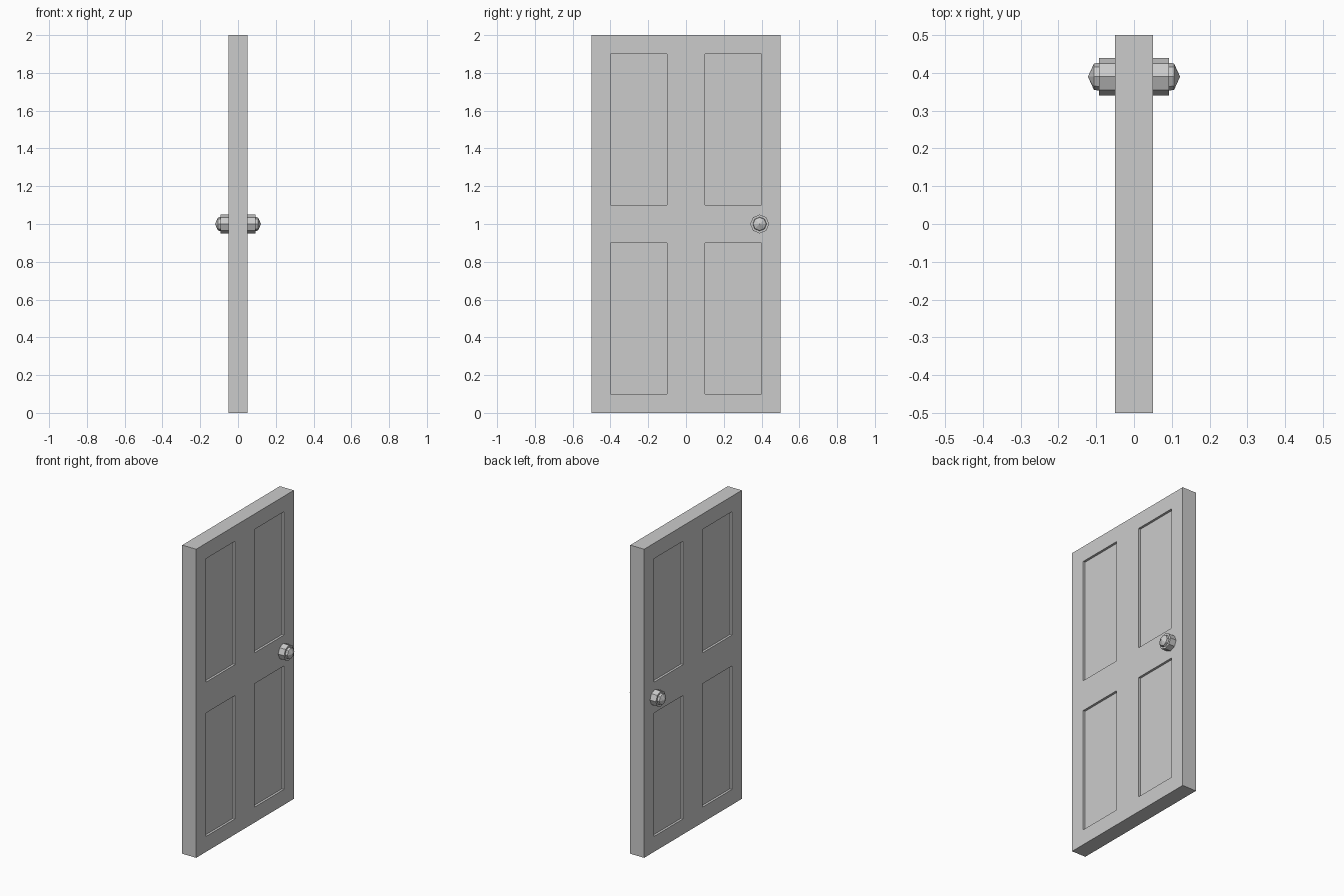
import bpy, bmesh
from math import cos, sin, tau

if "Cube" in bpy.data.objects:
    bpy.data.objects.remove(bpy.data.objects["Cube"])

T = 0.05          # half thickness
RECESS = 0.015    # panel depth


def finish(bm, name):
    bmesh.ops.recalc_face_normals(bm, faces=bm.faces)
    mesh = bpy.data.meshes.new(name)
    bm.to_mesh(mesh)
    bm.free()
    obj = bpy.data.objects.new(name, mesh)
    bpy.context.collection.objects.link(obj)
    return obj


# Door leaf: a slab sliced along the panel edges
bm = bmesh.new()
bmesh.ops.create_cube(bm, size=1)
for v in bm.verts:
    v.co = (v.co.x * 2 * T, v.co.y, (v.co.z + 0.5) * 2)
cuts = [((0, y, 0), (0, 1, 0)) for y in (-0.4, -0.1, 0.1, 0.4)]
cuts += [((0, 0, z), (0, 0, 1)) for z in (0.1, 0.9, 1.1, 1.9)]
for co, no in cuts:
    bmesh.ops.bisect_plane(bm, geom=bm.verts[:] + bm.edges[:] + bm.faces[:],
                           plane_co=co, plane_no=no)

# Four recessed panels on each side
bm.normal_update()
panels = []
for f in bm.faces:
    c = f.calc_center_median()
    if (abs(f.normal.x) > 0.9 and 0.1 < abs(c.y) < 0.4
            and 0.1 < abs(c.z - 1) < 0.9):
        panels.append(f)
for f in bmesh.ops.extrude_discrete_faces(bm, faces=panels)["faces"]:
    side = 1 if f.calc_center_median().x > 0 else -1
    for v in f.verts:
        v.co.x -= side * RECESS
finish(bm, "door_leaf")


# Octagonal knobs: a stepped profile (distance from centre, radius) turned about x
def knob(name, side):
    profile = [(0.04, 0.05), (0.092, 0.05), (0.092, 0.037), (0.106, 0.035)]
    bm = bmesh.new()
    rings = [[bm.verts.new((side * x, 0.39 + r * cos(i * tau / 8),
                            1 + r * sin(i * tau / 8))) for i in range(8)]
             for x, r in profile]
    tip = bm.verts.new((side * 0.122, 0.39, 1))
    bm.faces.new(rings[0])
    for a, b in zip(rings, rings[1:]):
        for i in range(8):
            j = (i + 1) % 8
            bm.faces.new((a[i], a[j], b[j], b[i]))
    for i in range(8):
        bm.faces.new((rings[-1][i], rings[-1][(i + 1) % 8], tip))
    finish(bm, name)


knob("knob_front", 1)
knob("knob_back", -1)
